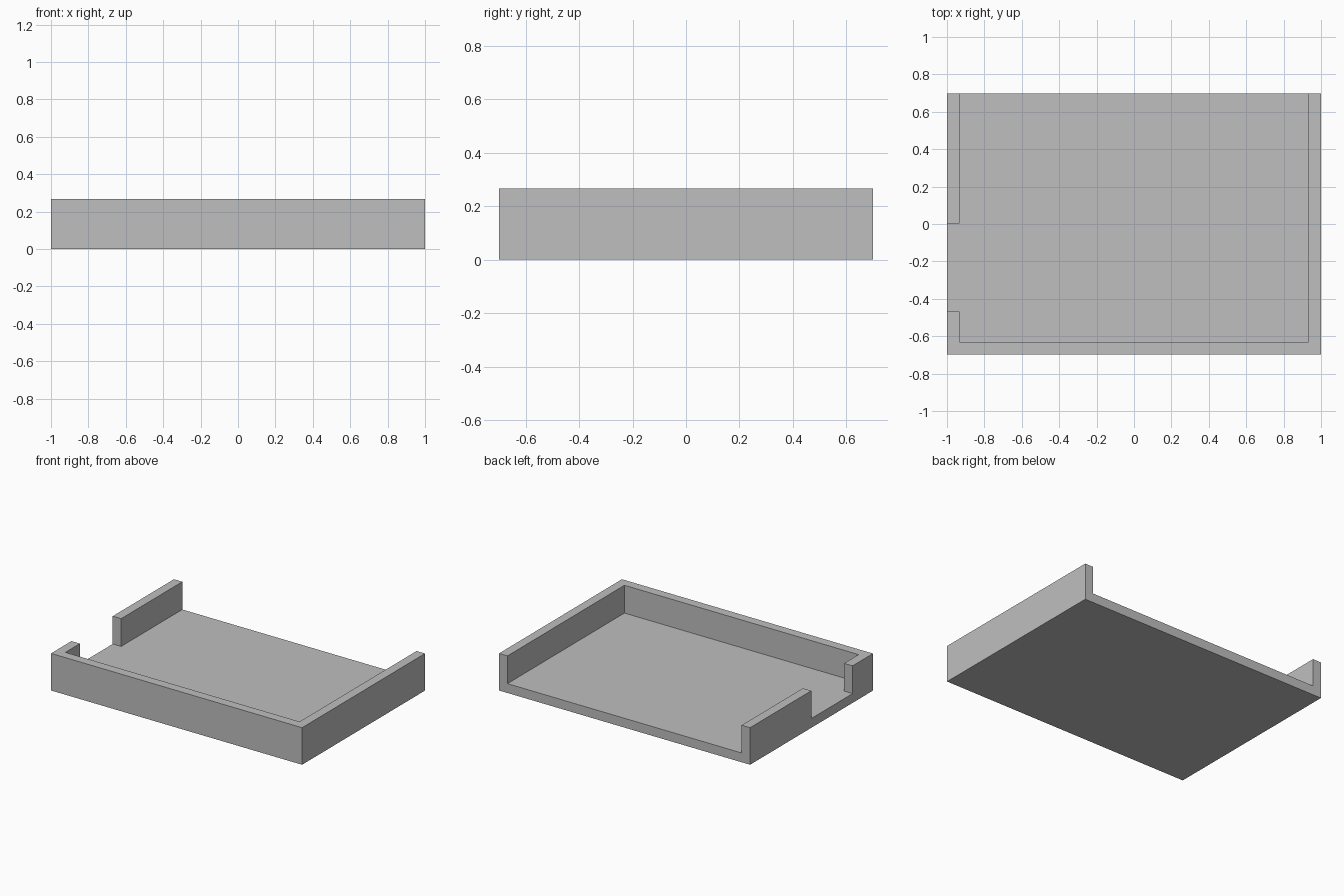
import bpy
import bmesh
from mathutils import Matrix, Vector

cube = bpy.data.objects.get("Cube")
if cube:
    bpy.data.objects.remove(cube, do_unlink=True)

WIDTH, DEPTH, HEIGHT = 2.0, 1.398, 0.267
WALL = 0.067                       # wall and floor thickness
GAP_FRONT, GAP_BACK = -0.467, 0.003  # opening in the side wall
INNER_X = WIDTH / 2 - WALL
INNER_Y = -DEPTH / 2 + WALL

grey = bpy.data.materials.new("plain_grey")
grey.use_nodes = True
grey.diffuse_color = (0.52, 0.52, 0.52, 1)
grey.node_tree.nodes["Principled BSDF"].inputs["Base Color"].default_value = grey.diffuse_color

# Floor slab
bm = bmesh.new()
bmesh.ops.create_cube(bm, size=1, matrix=Matrix.Translation((0, 0, WALL / 2))
                      @ Matrix.Diagonal((WIDTH, DEPTH, WALL, 1)))


def cut(axis, position):
    """Score the slab along a plane."""
    normal = Vector((0, 0, 0))
    normal[axis] = 1
    bmesh.ops.bisect_plane(bm, geom=bm.verts[:] + bm.edges[:] + bm.faces[:],
                           plane_co=normal * position, plane_no=normal)


for x in (-INNER_X, INNER_X):
    cut(0, x)
for y in (INNER_Y, GAP_FRONT, GAP_BACK):
    cut(1, y)


def is_wall(face):
    c = face.calc_center_median()
    if face.normal.z < 0.5:
        return False
    in_gap = c.x < 0 and GAP_FRONT < c.y < GAP_BACK
    return c.y < INNER_Y or (abs(c.x) > INNER_X and not in_gap)


# Walls raised from the rim, leaving the back and the side gap open
bm.normal_update()
rim = [f for f in bm.faces if is_wall(f)]
raised = bmesh.ops.extrude_face_region(bm, geom=rim)["geom"]
bmesh.ops.translate(bm, vec=(0, 0, HEIGHT - WALL),
                    verts=[v for v in raised if isinstance(v, bmesh.types.BMVert)])

# Merge flat regions into clean faces
bmesh.ops.dissolve_limit(bm, angle_limit=0.01, verts=bm.verts[:], edges=bm.edges[:])
bmesh.ops.recalc_face_normals(bm, faces=bm.faces[:])

mesh = bpy.data.meshes.new("open_tray")
bm.to_mesh(mesh)
bm.free()
mesh.materials.append(grey)
tray = bpy.data.objects.new("open_tray", mesh)
bpy.context.collection.objects.link(tray)
